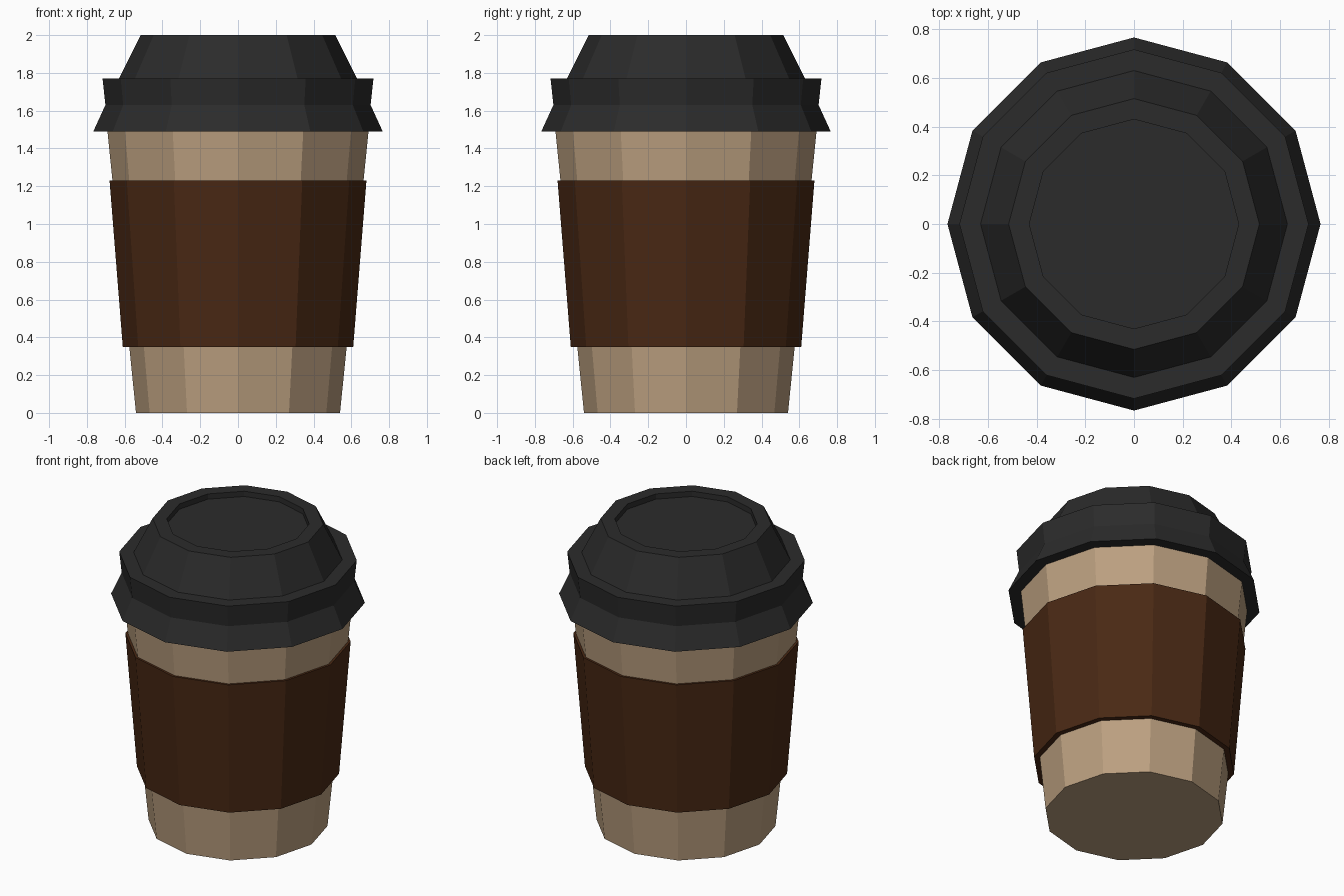
import bpy, bmesh
from math import cos, sin, tau

if "Cube" in bpy.data.objects:
    bpy.data.objects.remove(bpy.data.objects["Cube"])

SIDES = 12


def material(name, rgb):
    mat = bpy.data.materials.new(name)
    mat.diffuse_color = (*rgb, 1)
    mat.use_nodes = True
    mat.node_tree.nodes["Principled BSDF"].inputs["Base Color"].default_value = mat.diffuse_color
    return mat


def lathe(name, profile, mat, closed=False):
    """Spin (radius, z) points into a flat-faced solid; cap the ends unless closed into a ring."""
    bm = bmesh.new()
    rings = [[bm.verts.new((r * cos(tau * i / SIDES), r * sin(tau * i / SIDES), z))
              for i in range(SIDES)] for r, z in profile]
    pairs = list(zip(rings, rings[1:]))
    if closed:
        pairs.append((rings[-1], rings[0]))
    else:
        bm.faces.new(rings[0])
        bm.faces.new(rings[-1])
    for a, b in pairs:
        for i in range(SIDES):
            j = (i + 1) % SIDES
            bm.faces.new((a[i], a[j], b[j], b[i]))
    bmesh.ops.recalc_face_normals(bm, faces=bm.faces)
    mesh = bpy.data.meshes.new(name)
    bm.to_mesh(mesh)
    bm.free()
    mesh.materials.append(mat)
    obj = bpy.data.objects.new(name, mesh)
    bpy.context.collection.objects.link(obj)
    return obj


tan = material("tan_card", (0.50, 0.35, 0.215))
brown = material("brown_card", (0.068, 0.022, 0.007))
black = material("black_plastic", (0.024, 0.024, 0.024))

# Tapered paper cup
lathe("cup", [(0.54, 0), (0.692, 1.50)], tan)

# Sleeve wrapped around the cup
lathe("sleeve", [(0.572, 0.35), (0.61, 0.35), (0.68, 1.23), (0.662, 1.23)], brown, closed=True)

# Lid with flared skirt, ledge, sloped crown and recessed top
lathe("lid", [(0.68, 1.49), (0.766, 1.49), (0.702, 1.63), (0.717, 1.77), (0.63, 1.77),
              (0.515, 2.0), (0.43, 2.0), (0.43, 1.965)], black)
